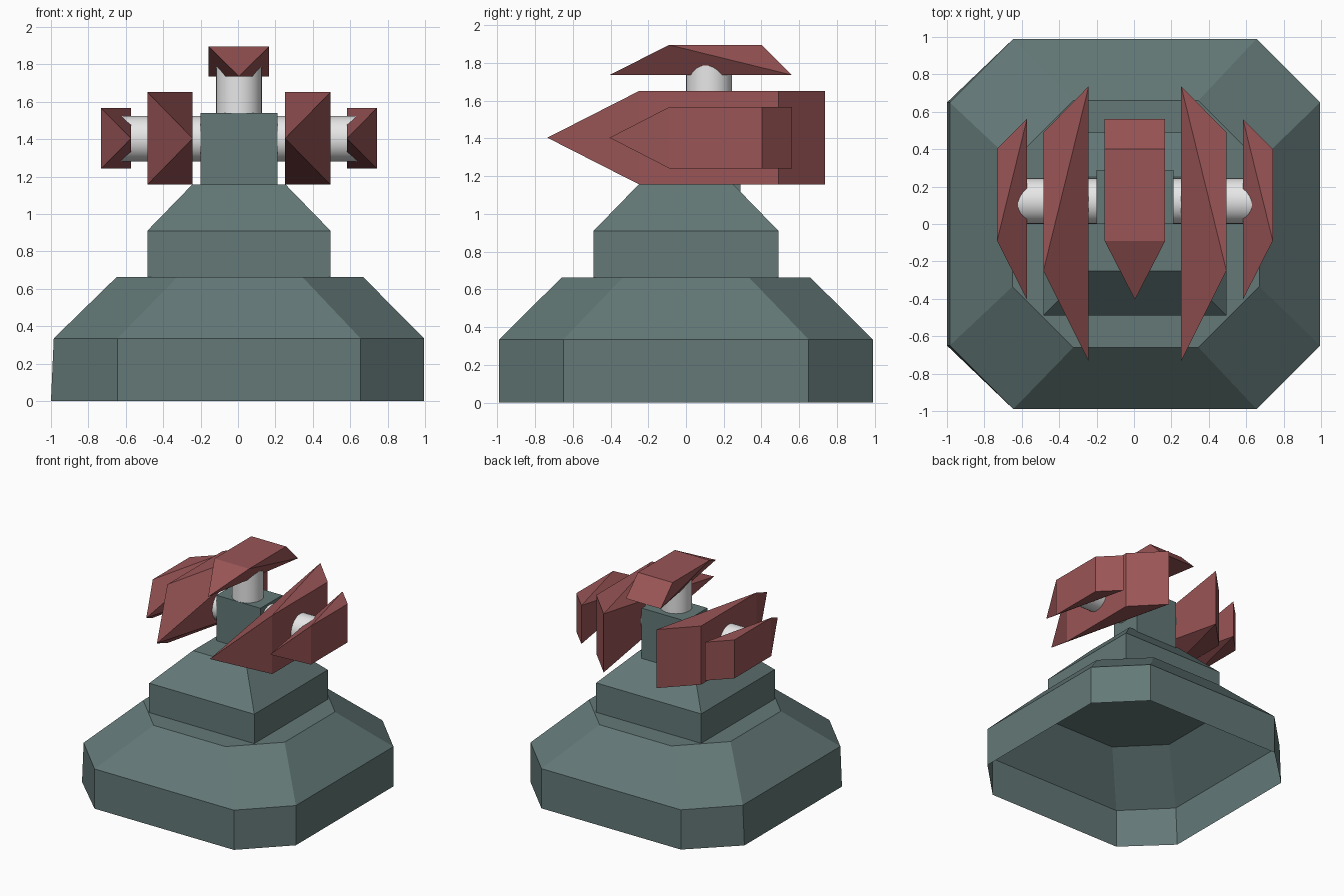
import bpy
import bmesh
from math import pi
from mathutils import Matrix, Vector

default = bpy.data.objects.get("Cube")
if default:
    bpy.data.objects.remove(default, do_unlink=True)


def material(name, colour):
    mat = bpy.data.materials.new(name)
    mat.use_nodes = True
    mat.diffuse_color = (*colour, 1)
    mat.node_tree.nodes["Principled BSDF"].inputs["Base Color"].default_value = (*colour, 1)
    return mat


slate = material("slate green", (0.125, 0.19, 0.185))
red = material("dull red", (0.32, 0.09, 0.092))
white = material("light grey", (0.8, 0.8, 0.8))
CX = 0.005   # shared centre line of the upper parts


def finish(name, bm, mat):
    bmesh.ops.recalc_face_normals(bm, faces=bm.faces)
    mesh = bpy.data.meshes.new(name)
    bm.to_mesh(mesh)
    bm.free()
    mesh.materials.append(mat)
    obj = bpy.data.objects.new(name, mesh)
    bpy.context.collection.objects.link(obj)
    return obj


def octagon(side, corner, z):
    return [Vector((x, y, z)) for x, y in (
        (corner, -side), (side, -corner), (side, corner), (corner, side),
        (-corner, side), (-side, corner), (-side, -corner), (-corner, -side))]


def square(half, z):
    return [Vector((x * half + CX, y * half, z))
            for x, y in ((-1, -1), (1, -1), (1, 1), (-1, 1))]


def loft(name, rings, mat):
    """Skin stacked rings, leaving the bottom open and closing the top."""
    bm = bmesh.new()
    loops = [[bm.verts.new(p) for p in ring] for ring in rings]
    for low, high in zip(loops, loops[1:]):
        for i in range(len(low)):
            j = (i + 1) % len(low)
            bm.faces.new((low[i], low[j], high[j], high[i]))
    bm.faces.new(loops[-1])
    return finish(name, bm, mat)


# Hollow octagonal base and square stepped tier
base_rings = [octagon(0.99, 0.65, 0), octagon(0.99, 0.65, 0.335), octagon(0.66, 0.335, 0.662)]
for p in base_rings[0] + base_rings[1]:
    p.x += CX
for p in base_rings[0]:
    if p.x < -0.9:
        p.x = -1.0
for p in base_rings[2]:
    p.x += 0.01
loft("base", base_rings, slate)
loft("tier", [square(0.49, 0.662), square(0.49, 0.91), square(0.25, 1.157)], slate)

# Neck block
bm = bmesh.new()
bmesh.ops.create_cube(bm, size=1, matrix=Matrix.Translation((CX, 0.145, 1.29))
                      @ Matrix.Diagonal((0.41, 0.29, 0.5, 1)))
finish("neck", bm, slate)


def rod(name, centre, length, turn):
    bm = bmesh.new()
    bmesh.ops.create_cone(bm, cap_ends=True, segments=32, radius1=0.122, radius2=0.122,
                          depth=length, matrix=Matrix.Translation(centre)
                          @ Matrix.Rotation(turn, 4, "Y"))
    obj = finish(name, bm, white)
    bpy.context.view_layer.objects.active = obj
    bpy.ops.object.select_all(action="DESELECT")
    obj.select_set(True)
    bpy.ops.object.shade_smooth_by_angle()


rod("upright_rod", (CX, 0.123, 1.65), 0.3, 0)
rod("cross_rod", (CX, 0.123, 1.402), 1.28, pi / 2)


def fin(name, origin, turn, half, height, tip, front, back, tail):
    """Wedge with a flat outer plate, pointed nose and undercut sides."""
    bm = bmesh.new()
    place = Matrix.Translation(origin) @ Matrix.Rotation(turn, 4, "Y")

    def vert(x, y, z):
        return bm.verts.new(place @ Vector((x, y, z)))

    nose = vert(0, tip, 0)
    fl, fr = vert(-half, front, height), vert(half, front, height)
    bl, br = vert(-half, back, height), vert(half, back, height)
    tl, tr = vert(-half, tail, 0), vert(half, tail, 0)
    for face in ((fl, fr, br, bl), (bl, br, tr, tl), (nose, fr, fl), (nose, tl, tr),
                 (fl, bl, tl), (fr, tr, br), (fl, tl, nose), (fr, nose, tr)):
        bm.faces.new(face)
    finish(name, bm, red)


# Top fin, then an inner and outer fin on each side
small = (0.162, 0.16, -0.405, -0.09, 0.402, 0.562)
large = (0.247, 0.242, -0.735, -0.25, 0.49, 0.737)
fin("top_fin", (CX, 0, 1.736), 0, *small)
for side, s in (("left", 1), ("right", -1)):
    fin(side + "_inner_fin", (CX + s * 0.247, 0, 1.404), s * pi / 2, *large)
    fin(side + "_outer_fin", (CX + s * 0.577, 0, 1.404), s * pi / 2, *small)
